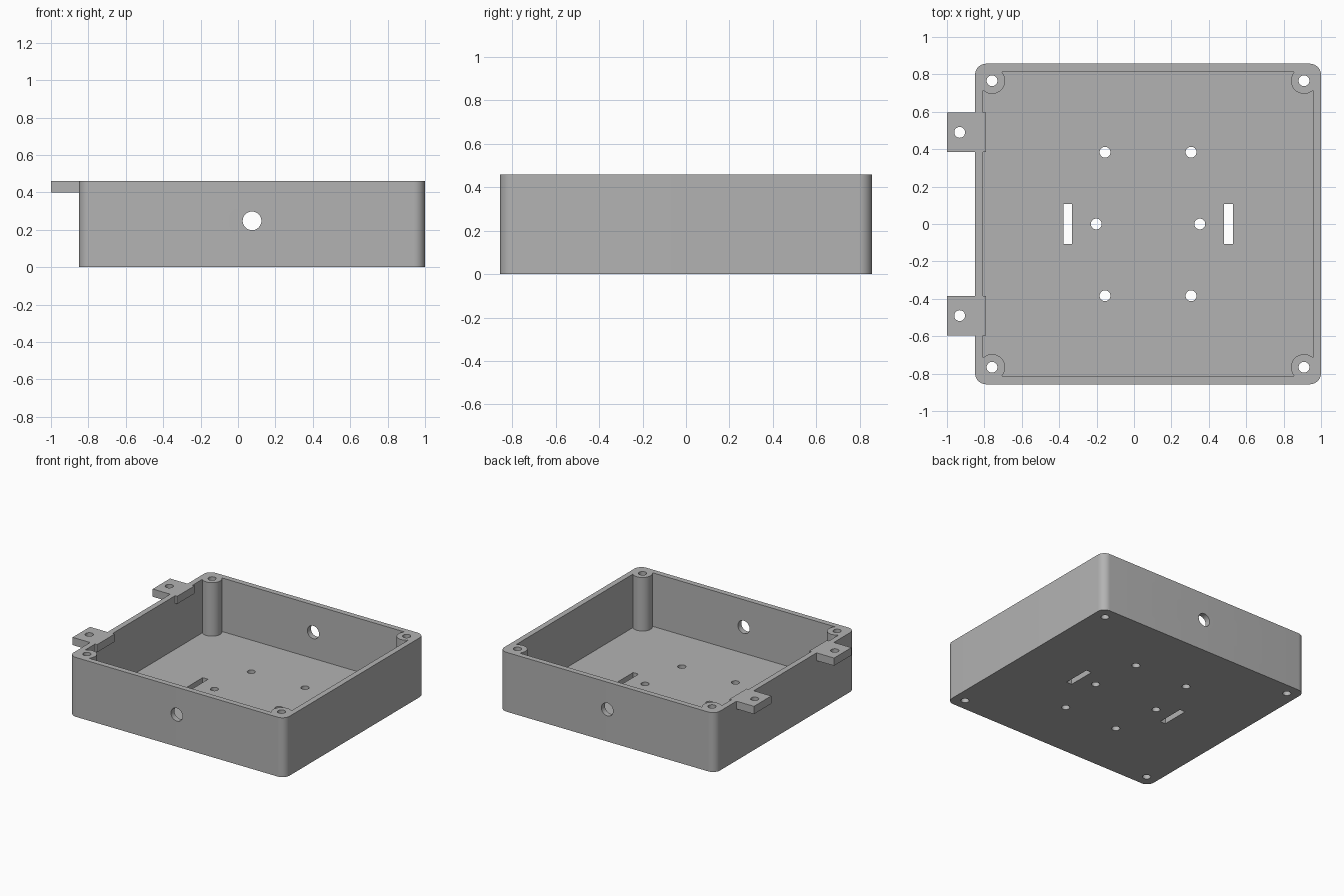
import bpy, bmesh
from math import sin, cos, pi, asin
from mathutils import Matrix, Vector

if "Cube" in bpy.data.objects:
    bpy.data.objects.remove(bpy.data.objects["Cube"], do_unlink=True)

CX, HX, HY, H = 0.075, 0.925, 0.857, 0.46   # case centre, half sizes, height
WALL, FLOOR, ROUND = 0.043, 0.045, 0.06
POST_R, POST_IN, HOLE_R = 0.07, 0.048, 0.029
QUARTERS = [(1, 1), (-1, 1), (-1, -1), (1, -1)]

grey = bpy.data.materials.new("grey plastic")
grey.use_nodes = True
colour = (0.45, 0.45, 0.45, 1)
grey.diffuse_color = colour
grey.node_tree.nodes["Principled BSDF"].inputs["Base Color"].default_value = colour


def corner_arcs(hx, hy, r, start, end, steps):
    """Closed outline made of one arc at each corner centre."""
    pts = []
    for k, (sx, sy) in enumerate(QUARTERS):
        for i in range(steps + 1):
            a = start + (end - start) * i / steps + k * pi / 2
            pts.append((CX + sx * hx + r * cos(a), sy * hy + r * sin(a)))
    return pts


def circle(x, y, r, n=32):
    return [(x + r * cos(2 * pi * i / n), y + r * sin(2 * pi * i / n)) for i in range(n)]


def rect(x0, x1, y0, y1):
    return [(x0, y0), (x1, y0), (x1, y1), (x0, y1)]


def add_prism(bm, outline, z0, z1, matrix=None):
    low = [bm.verts.new((x, y, z0)) for x, y in outline]
    top = [bm.verts.new((x, y, z1)) for x, y in outline]
    bm.faces.new(low[::-1])
    bm.faces.new(top)
    n = len(low)
    for i in range(n):
        j = (i + 1) % n
        bm.faces.new((low[i], low[j], top[j], top[i]))
    if matrix:
        bmesh.ops.transform(bm, matrix=matrix, verts=low + top)


def make(name, prisms):
    bm = bmesh.new()
    for p in prisms:
        add_prism(bm, *p)
    bmesh.ops.recalc_face_normals(bm, faces=bm.faces)
    mesh = bpy.data.meshes.new(name)
    bm.to_mesh(mesh)
    bm.free()
    mesh.materials.append(grey)
    obj = bpy.data.objects.new(name, mesh)
    bpy.context.collection.objects.link(obj)
    return obj


def cut(obj, cutter):
    mod = obj.modifiers.new("cut", "BOOLEAN")
    mod.operation, mod.solver, mod.object = "DIFFERENCE", "EXACT", cutter
    bpy.ops.object.select_all(action="DESELECT")
    bpy.context.view_layer.objects.active = obj
    obj.select_set(True)
    bpy.ops.object.modifier_apply(modifier=mod.name)
    bpy.data.objects.remove(cutter, do_unlink=True)


# Rounded case
case = make("case", [(corner_arcs(HX - ROUND, HY - ROUND, ROUND, 0, pi / 2, 10), 0, H)])

# Cavity whose corners wrap round the screw posts
inset = WALL + POST_IN
lean = asin(POST_IN / POST_R)
cavity = corner_arcs(HX - inset, HY - inset, POST_R, lean - pi / 2, -pi - lean, 20)
cut(case, make("cavity_cutter", [(cavity, FLOOR, H + 0.1)]))

# Post holes, floor holes and floor slots
holes = [(circle(CX + sx * (HX - inset), sy * (HY - inset), HOLE_R), -0.1, H + 0.1)
         for sx, sy in QUARTERS]
holes += [(circle(CX + sx * 0.23, sy * 0.384, HOLE_R), -0.1, 0.2) for sx, sy in QUARTERS]
for s in (-1, 1):
    holes.append((circle(CX + s * 0.277, 0, HOLE_R), -0.1, 0.2))
    x = CX + s * 0.43
    holes.append((rect(x - 0.023, x + 0.023, -0.108, 0.108), -0.1, 0.2))
cut(case, make("floor_cutter", holes))

# Cable hole through the front and back walls
turn = Matrix.Translation(Vector((CX, 0, 0.248))) @ Matrix.Rotation(pi / 2, 4, "X")
cut(case, make("cable_cutter", [(circle(0, 0, 0.05, 40), -1, 1, turn)]))

# Mounting tabs on the right wall
parts = [case]
for name, s in (("back_tab", 1), ("front_tab", -1)):
    y = s * 0.49
    tab = make(name, [(rect(-1, -0.79, y - 0.106, y + 0.106), 0.4, H)])
    cut(tab, make("tab_cutter", [(circle(-0.932, y, HOLE_R), 0.3, H + 0.1)]))
    parts.append(tab)

# Smooth curved walls, keep edges sharp
for obj in parts:
    bpy.ops.object.select_all(action="DESELECT")
    obj.select_set(True)
    bpy.context.view_layer.objects.active = obj
    bpy.ops.object.shade_smooth_by_angle(angle=pi / 6)
